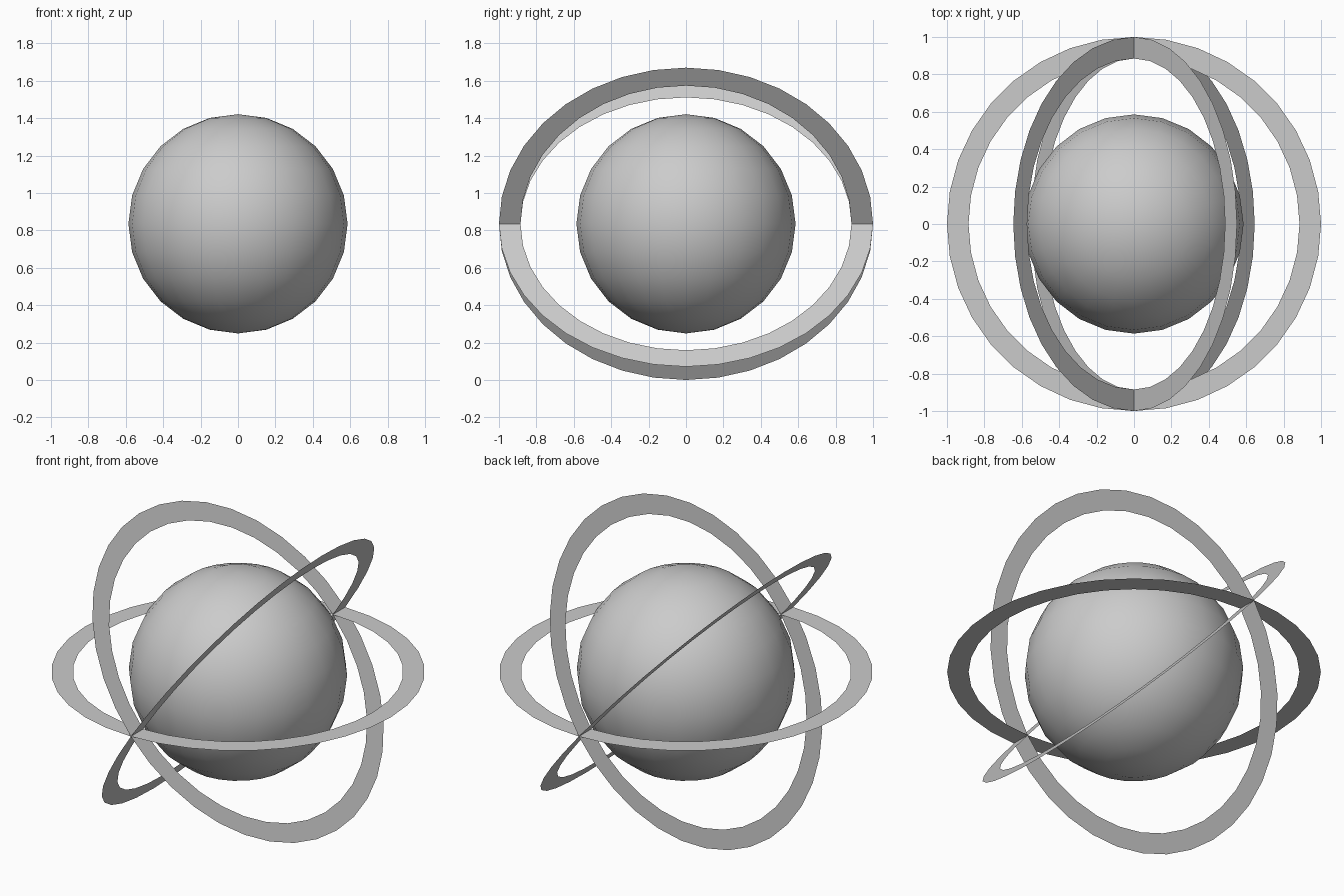
import bpy, bmesh, math

if "Cube" in bpy.data.objects:
    bpy.data.objects.remove(bpy.data.objects["Cube"])

CENTER = (0, 0, 0.835)

# Smooth central ball
bpy.ops.mesh.primitive_uv_sphere_add(segments=24, ring_count=12, radius=0.586, location=CENTER)
ball = bpy.context.object
ball.name = "ball"
bpy.ops.object.shade_smooth()


# Paper-thin flat ring, tilted about the y axis
def ring(name, tilt, outer=1.0, inner=0.885, sides=36):
    bm = bmesh.new()
    loops = []
    for r in (outer, inner):
        loops.append([bm.verts.new((r * math.cos(a), r * math.sin(a), 0))
                      for a in (2 * math.pi * i / sides for i in range(sides))])
    o, n = loops
    for i in range(sides):
        j = (i + 1) % sides
        bm.faces.new((o[i], o[j], n[j], n[i]))
    mesh = bpy.data.meshes.new(name)
    bm.to_mesh(mesh)
    bm.free()
    ob = bpy.data.objects.new(name, mesh)
    ob.location = CENTER
    ob.rotation_euler = (0, math.radians(tilt), 0)
    bpy.context.collection.objects.link(ob)


# Three orbits crossing at the front and back
ring("level_ring", 0)
ring("steep_ring", -56.6)
ring("shallow_ring", 49.8)
